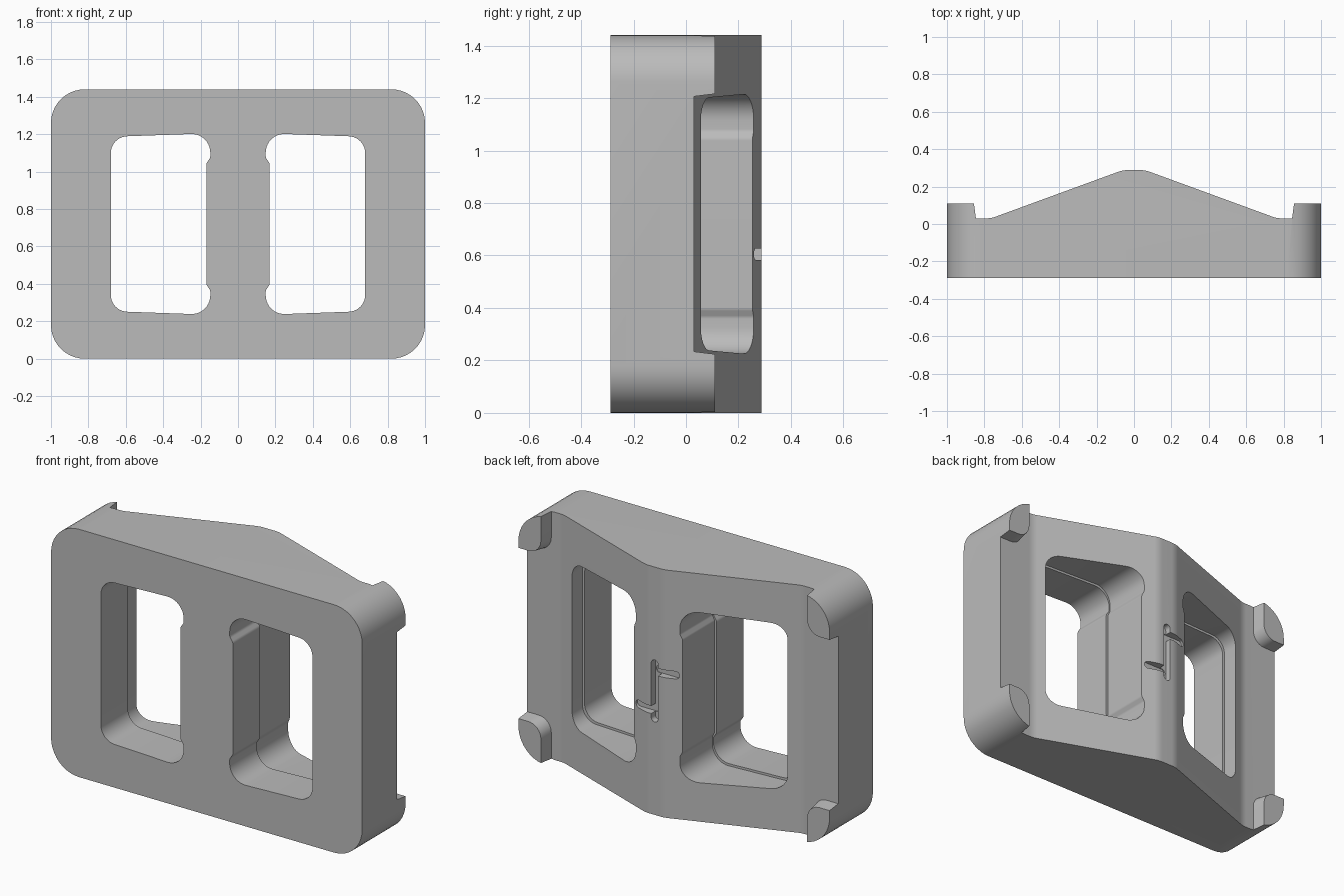
import bpy, bmesh, math
from mathutils import Vector

if "Cube" in bpy.data.objects:
    bpy.data.objects.remove(bpy.data.objects["Cube"])

FRONT, BACK, MID = -0.288, 0.288, 0.72

grey = bpy.data.materials.new("plain_grey")
grey.use_nodes = True
colour = (0.5, 0.5, 0.5, 1)
grey.diffuse_color = colour
grey.node_tree.nodes["Principled BSDF"].inputs["Base Color"].default_value = colour


def rounded(corners, seg=10):
    """Fillet a polygon given as (u, v, radius) corners."""
    out = []
    for i, (u, v, r) in enumerate(corners):
        p = Vector((u, v))
        if r == 0:
            out.append(p)
            continue
        a = (Vector(corners[i - 1][:2]) - p).normalized()
        b = (Vector(corners[(i + 1) % len(corners)][:2]) - p).normalized()
        half = a.angle(b) / 2
        centre = p + (a + b).normalized() * r / math.sin(half)
        start = (p + a * r / math.tan(half) - centre).normalized()
        end = (p + b * r / math.tan(half) - centre).normalized()
        sweep = start.angle(end)
        for k in range(seg + 1):
            t = k / seg
            d = start * math.sin((1 - t) * sweep) + end * math.sin(t * sweep)
            out.append(centre + d.normalized() * r)
    return out


def loft(name, near, far, w0, w1, axis="y"):
    """Solid between two outlines with the same number of points."""
    place = (lambda p, w: (p.x, w, p.y)) if axis == "y" else (lambda p, w: (p.x, p.y, w))
    bm = bmesh.new()
    lo = [bm.verts.new(place(p, w0)) for p in near]
    hi = [bm.verts.new(place(p, w1)) for p in far]
    bm.faces.new(lo)
    bm.faces.new(hi)
    for i in range(len(lo)):
        bm.faces.new((lo[i - 1], lo[i], hi[i], hi[i - 1]))
    bmesh.ops.recalc_face_normals(bm, faces=bm.faces)
    mesh = bpy.data.meshes.new(name)
    bm.to_mesh(mesh)
    bm.free()
    mesh.materials.append(grey)
    ob = bpy.data.objects.new(name, mesh)
    bpy.context.collection.objects.link(ob)
    return ob


def combine(target, tool, operation):
    """Apply a boolean and remove the tool."""
    mod = target.modifiers.new("boolean", "BOOLEAN")
    mod.operation, mod.object, mod.solver = operation, tool, "EXACT"
    bpy.ops.object.select_all(action="DESELECT")
    bpy.context.view_layer.objects.active = target
    target.select_set(True)
    bpy.ops.object.modifier_apply(modifier=mod.name)
    bpy.data.objects.remove(tool)


def box(x0, x1, z0, z1, r):
    return rounded([(x0, z0, r), (x1, z0, r), (x1, z1, r), (x0, z1, r)])


# Body with a ridged back
half = [(1.1, 0.03, 0), (0.765, 0.03, 0.15), (0.06, BACK, 0.15)]
profile = rounded([(-1.1, FRONT, 0), (1.1, FRONT, 0)] + half
                  + [(-x, y, r) for x, y, r in reversed(half)])
body = loft("frame_body", profile, profile, -0.1, 1.54, "z")

# Corner lugs, slightly tapered
for sx in (-1, 1):
    for sz in (-1, 1):
        def lug(x, z):
            return rounded([(sx * x, MID + sz * z, 0.08), (sx * 1.1, MID + sz * z, 0),
                            (sx * 1.1, MID + sz * 0.8, 0), (sx * x, MID + sz * 0.8, 0)])
        combine(body, loft("lug", lug(0.83, 0.473), lug(0.856, 0.496), -0.08, 0.11), "UNION")

# Rounded outer outline
outline = box(-1, 1, 0, 2 * MID, 0.18)
combine(body, loft("outline", outline, outline, FRONT - 0.1, BACK + 0.1), "INTERSECT")


# Window openings, a little larger at the back
def window(side, grow):
    upper = [(0.68 + grow, 0.466 + grow, 0.09), (0.148 - grow / 2, 0.485 + grow, 0.1),
             (0.148 - grow / 2, 0.355, 0.03), (0.169 - grow, 0.325, 0.03)]
    ring = upper + [(x, -z, r) for x, z, r in reversed(upper)]
    return rounded([(side * x, MID + z, r) for x, z, r in ring])


for side in (-1, 1):
    small, large = window(side, 0), window(side, 0.013)
    combine(body, loft("front_opening", small, small, -0.5, 0.0), "DIFFERENCE")
    combine(body, loft("back_opening", large, large, -0.04, 0.5), "DIFFERENCE")

# Hooked groove on the ridge
slots = [(box(-0.022, 0.022, 0.54, 0.9, 0.0215), 0.25),
         (box(-0.14, 0.015, 0.813, 0.857, 0.0215), 0.245),
         (box(-0.015, 0.14, 0.583, 0.627, 0.0215), 0.245)]
for shape, floor in slots:
    combine(body, loft("slot", shape, shape, floor, 0.5), "DIFFERENCE")

bpy.ops.object.shade_smooth_by_angle(angle=math.radians(25))
